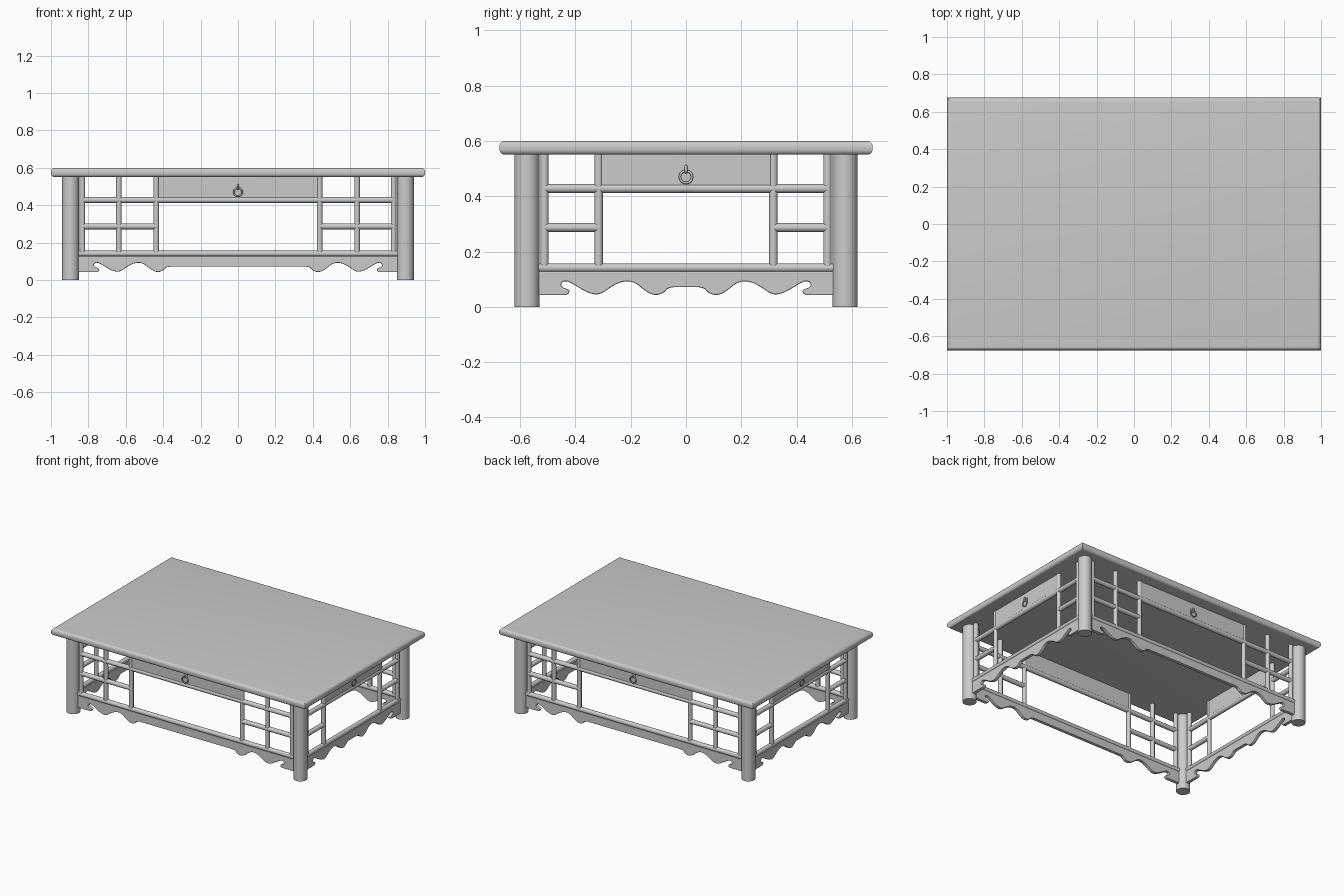
import bpy, bmesh, math
from mathutils import Matrix, Vector

if "Cube" in bpy.data.objects:
    bpy.data.objects.remove(bpy.data.objects["Cube"])

LEG_X, LEG_Y, LEG_R = 0.895, 0.575, 0.045
ROD = 0.016


def finish(bm, name, matrix=Matrix(), angle=40):
    mesh = bpy.data.meshes.new(name)
    bmesh.ops.recalc_face_normals(bm, faces=bm.faces)
    bm.to_mesh(mesh)
    bm.free()
    ob = bpy.data.objects.new(name, mesh)
    ob.matrix_world = matrix
    bpy.context.collection.objects.link(ob)
    bpy.ops.object.select_all(action='DESELECT')
    ob.select_set(True)
    bpy.context.view_layer.objects.active = ob
    bpy.ops.object.shade_smooth_by_angle(angle=math.radians(angle))
    return ob


def rod(bm, a, b, r, sides=20):
    a, b = Vector(a), Vector(b)
    m = Matrix.Translation((a + b) / 2) @ (b - a).to_track_quat('Z', 'Y').to_matrix().to_4x4()
    bmesh.ops.create_cone(bm, cap_ends=True, segments=sides, radius1=r, radius2=r,
                          depth=(b - a).length, matrix=m)


def box(bm, lo, hi):
    lo, hi = Vector(lo), Vector(hi)
    m = Matrix.Translation((lo + hi) / 2) @ Matrix.Diagonal((*(hi - lo), 1))
    return bmesh.ops.create_cube(bm, size=1, matrix=m)['verts']


def torus(bm, centre, major, minor, turn=Matrix(), n=24, k=10):
    rings = []
    for i in range(n):
        u = math.tau * i / n
        ring = []
        for j in range(k):
            v = math.tau * j / k
            r = major + minor * math.cos(v)
            p = turn @ Vector((r * math.cos(u), minor * math.sin(v), r * math.sin(u)))
            ring.append(bm.verts.new(p + Vector(centre)))
        rings.append(ring)
    for i in range(n):
        for j in range(k):
            a, b = rings[i], rings[(i + 1) % n]
            bm.faces.new((a[j], b[j], b[(j + 1) % k], a[(j + 1) % k]))


def smooth_path(pts, steps=4):
    # Catmull-Rom interpolation
    p = [Vector(q) for q in pts]
    out = []
    for i in range(len(p) - 1):
        a, b, c, d = p[max(i - 1, 0)], p[i], p[i + 1], p[min(i + 2, len(p) - 1)]
        for s in range(steps):
            t = s / steps
            out.append(0.5 * (2 * b + (c - a) * t + (2 * a - 5 * b + 4 * c - d) * t * t
                              + (3 * b - a - 3 * c + d) * t ** 3))
    return out + [p[-1]]


# Table top with a rounded edge and mitred corners
bm = bmesh.new()
box(bm, (-1, -0.675, 0.55), (1, 0.675, 0.60))
rim = [e for e in bm.edges if abs(e.verts[0].co.z - e.verts[1].co.z) < 1e-4]
bmesh.ops.bevel(bm, geom=rim, offset=0.02, segments=5, profile=0.5, affect='EDGES')
finish(bm, "table_top", angle=35)

# Four round legs
for sx, nx in ((-1, "left"), (1, "right")):
    for sy, ny in ((-1, "front"), (1, "back")):
        bm = bmesh.new()
        rod(bm, (sx * LEG_X, sy * LEG_Y, 0), (sx * LEG_X, sy * LEG_Y, 0.555), LEG_R, 32)
        finish(bm, f"{ny}_{nx}_leg")

# Lower scalloped edge of the apron, from the leg towards the middle
SCALLOP = [(-.437, .042), (-.426, .047), (-.422, .058), (-.432, .065), (-.445, .070),
           (-.451, .080), (-.445, .090), (-.430, .092), (-.41, .083), (-.38, .065),
           (-.35, .050), (-.322, .045), (-.30, .052), (-.27, .072), (-.24, .087),
           (-.208, .092), (-.18, .083), (-.155, .064), (-.13, .048), (-.105, .043),
           (-.08, .052), (-.065, .066), (-.045, .071)]


def apron(name, shift, matrix):
    half = [Vector((-.535 - shift, .128)), Vector((-.535 - shift, .042))]
    half += [v - Vector((shift, 0)) for v in smooth_path(SCALLOP)]
    outline = half + [Vector((-v.x, v.y)) for v in reversed(half)]
    cu = bpy.data.curves.new(name, 'CURVE')
    cu.dimensions, cu.fill_mode = '2D', 'BOTH'
    cu.extrude, cu.bevel_depth, cu.bevel_resolution, cu.offset = 0.008, 0.004, 1, -0.004
    sp = cu.splines.new('POLY')
    sp.points.add(len(outline) - 1)
    for pt, v in zip(sp.points, outline):
        pt.co = (v.x, v.y, 0, 1)
    sp.use_cyclic_u = True
    ob = bpy.data.objects.new(name, cu)
    ob.matrix_world = matrix @ Matrix.Rotation(math.pi / 2, 4, 'X')
    bpy.context.collection.objects.link(ob)
    bpy.ops.object.select_all(action='DESELECT')
    ob.select_set(True)
    bpy.context.view_layer.objects.active = ob
    bpy.ops.object.convert(target='MESH')
    bpy.ops.object.shade_smooth_by_angle(angle=math.radians(30))


def side(name, shift, posts, dist, turn):
    m = Matrix.Rotation(turn, 4, 'Z') @ Matrix.Translation((0, -dist, 0))
    end, inner = posts[0], posts[-1]
    # Lattice of round rails and posts
    bm = bmesh.new()
    rod(bm, (-.535 - shift, 0, .141), (.535 + shift, 0, .141), ROD)
    rod(bm, (-end, 0, .428), (end, 0, .428), ROD)
    for s in (-1, 1):
        rod(bm, (s * end, 0, .287), (s * inner, 0, .287), ROD)
        for x in posts:
            rod(bm, (s * x, 0, .143), (s * x, 0, .555), 0.015)
    finish(bm, name + "_lattice", m)
    # Drawer front
    bm = bmesh.new()
    box(bm, (-inner, -.010, .43), (inner, .010, .555))
    finish(bm, name + "_drawer_front", m)
    # Ring pull hanging from a small knob
    bm = bmesh.new()
    torus(bm, (0, -.020, .470), .022, .0045)
    torus(bm, (0, -.014, .497), .011, .005, Matrix.Rotation(math.pi / 2, 3, 'Z'))
    rod(bm, (0, -.008, .500), (0, -.014, .500), .017)
    finish(bm, name + "_ring_pull", m)
    apron(name + "_apron", shift, m)


LONG, SHORT = (.832, .637, .437), (.512, .316)
side("front", .32, LONG, LEG_Y, 0)
side("back", .32, LONG, LEG_Y, math.pi)
side("right", 0, SHORT, LEG_X, math.pi / 2)
side("left", 0, SHORT, LEG_X, -math.pi / 2)
